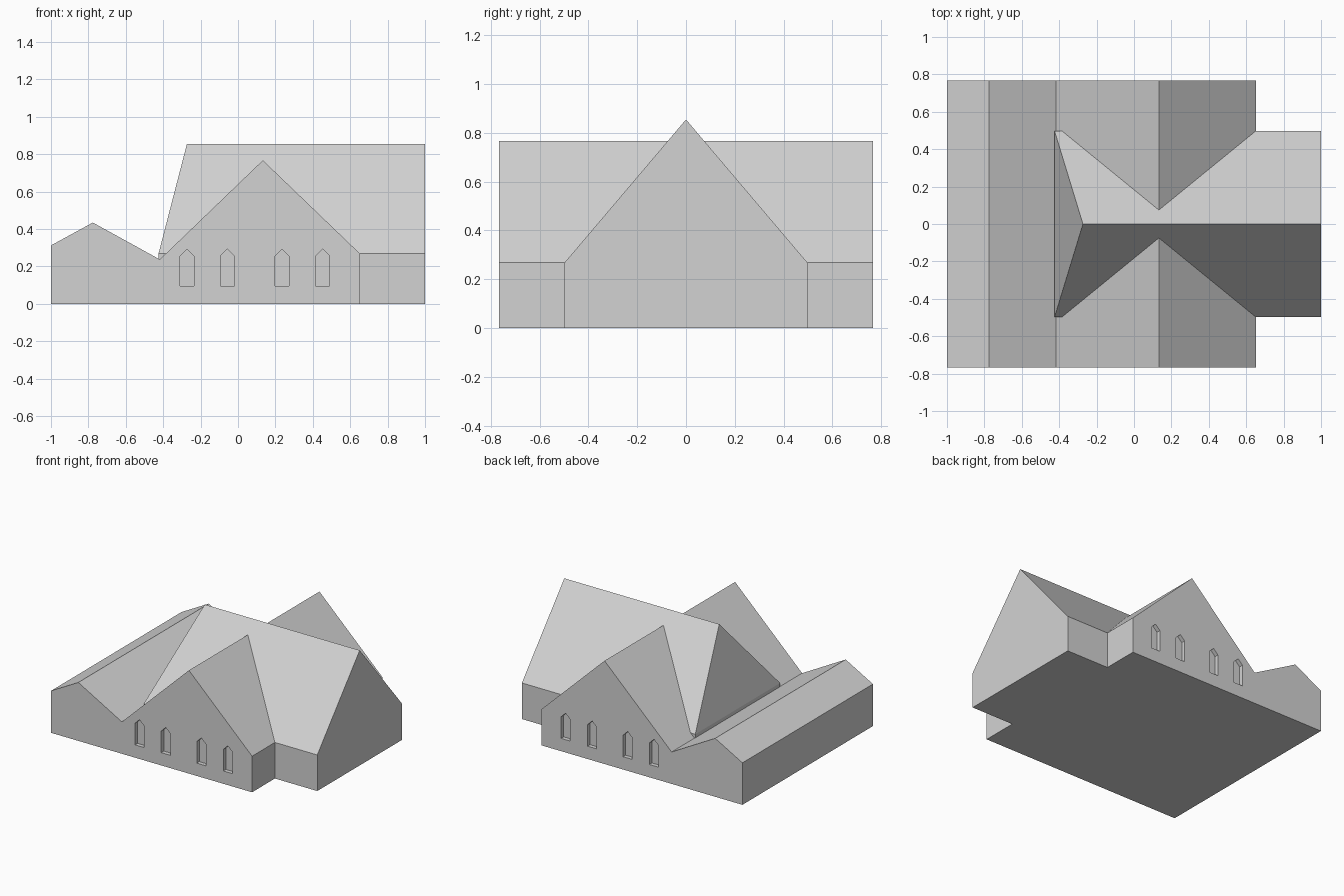
import bpy
import bmesh

if "Cube" in bpy.data.objects:
    bpy.data.objects.remove(bpy.data.objects["Cube"])

stone = bpy.data.materials.new("pale_grey")
stone.diffuse_color = (0.65, 0.65, 0.65, 1)
stone.use_nodes = True
stone.node_tree.nodes["Principled BSDF"].inputs["Base Color"].default_value = stone.diffuse_color


def prism(name, profile, y0, y1):
    """Extrude an (x, z) outline along y."""
    bm = bmesh.new()
    base = bm.faces.new([bm.verts.new((x, y0, z)) for x, z in profile])
    ext = bmesh.ops.extrude_face_region(bm, geom=[base])
    for v in ext["geom"]:
        if isinstance(v, bmesh.types.BMVert):
            v.co.y = y1
    bmesh.ops.recalc_face_normals(bm, faces=bm.faces)
    return make_object(name, bm)


def make_object(name, bm):
    mesh = bpy.data.meshes.new(name)
    bm.to_mesh(mesh)
    bm.free()
    mesh.materials.append(stone)
    obj = bpy.data.objects.new(name, mesh)
    bpy.context.collection.objects.link(obj)
    return obj


# Cross wing with a tall gable and a low side aisle, running front to back
DEPTH = 0.766
wing = prism("cross_wing", [(-1, 0), (0.652, 0), (0.652, 0.268), (0.133, 0.767),
                            (-0.418, 0.237), (-0.776, 0.434), (-1, 0.312)],
             -DEPTH, DEPTH)

# Main hall: gable on the right, steep hip on the left
HALF, EAVE, RIDGE = 0.498, 0.268, 0.855
bm = bmesh.new()
ends = []
for x_wall, x_ridge in ((-0.425, -0.273), (1.0, 1.0)):
    ends.append([bm.verts.new(p) for p in (
        (x_wall, -HALF, 0), (x_wall, -HALF, EAVE), (x_ridge, 0, RIDGE),
        (x_wall, HALF, EAVE), (x_wall, HALF, 0))])
left, right = ends
bm.faces.new(right)
bm.faces.new(left[1:4])
bm.faces.new((left[0], left[1], left[3], left[4]))
for i in range(5):
    j = (i + 1) % 5
    bm.faces.new((left[i], left[j], right[j], right[i]))
bmesh.ops.recalc_face_normals(bm, faces=bm.faces)
make_object("main_hall", bm)

# Pointed window recesses in the front and back gable walls
RECESS, W = 0.03, 0.0375
for side in (-1, 1):
    for n, x in enumerate((-0.273, -0.057, 0.235, 0.453)):
        cutter = prism(f"window_cutter_{side}_{n}",
                       [(x - W, 0.095), (x + W, 0.095), (x + W, 0.255),
                        (x, 0.292), (x - W, 0.255)],
                       side * (DEPTH - RECESS), side * (DEPTH + 0.05))
        cutter.hide_render = True
        cutter.hide_set(True)
        cut = wing.modifiers.new("window_recess", "BOOLEAN")
        cut.operation = "DIFFERENCE"
        cut.solver = "EXACT"
        cut.object = cutter
